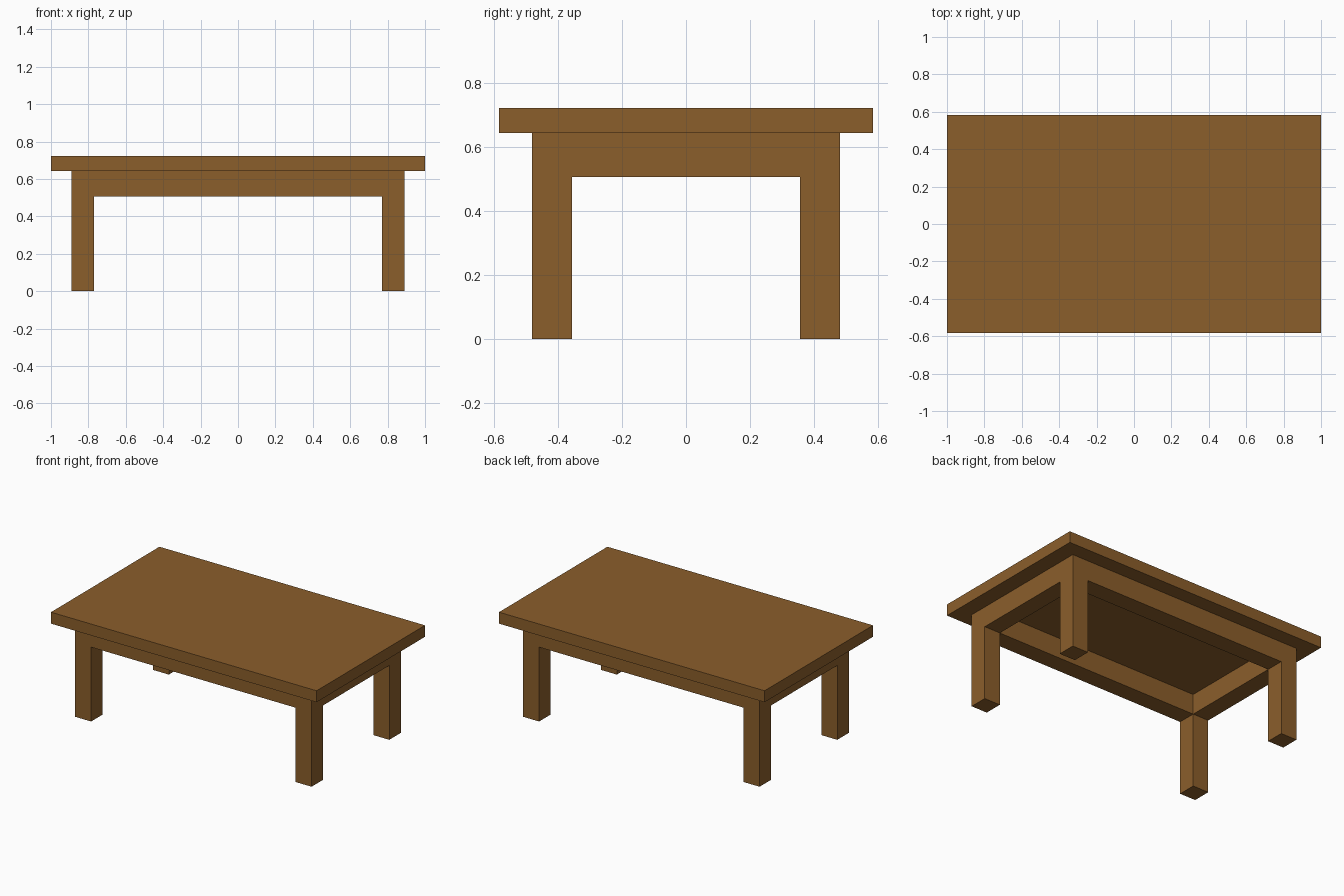
import bpy

if "Cube" in bpy.data.objects:
    bpy.data.objects.remove(bpy.data.objects["Cube"])

wood = bpy.data.materials.new("brown wood")
wood.diffuse_color = (0.258, 0.112, 0.024, 1.0)
wood.use_nodes = True
wood.node_tree.nodes["Principled BSDF"].inputs["Base Color"].default_value = wood.diffuse_color


def box(name, x, y, z):
    """Box from (min, max) ranges on each axis."""
    bpy.ops.mesh.primitive_cube_add(
        size=1, location=[(a + b) / 2 for a, b in (x, y, z)])
    ob = bpy.context.object
    ob.name = name
    ob.scale = [b - a for a, b in (x, y, z)]
    bpy.ops.object.transform_apply(location=False, rotation=False, scale=True)
    ob.data.materials.append(wood)
    return ob


def side(s, inner, outer):
    """Range between two distances on the negative or positive side."""
    return tuple(sorted((s * inner, s * outer)))


TOP, UNDER, RAIL = 0.722, 0.644, 0.506   # heights
XO, XI = 0.89, 0.77                      # leg outer / inner x
YO, YI = 0.48, 0.356                     # leg outer / inner y

# Table top
box("table_top", (-1, 1), (-0.583, 0.583), (UNDER, TOP))

# Legs
for sx, nx in ((-1, "left"), (1, "right")):
    for sy, ny in ((-1, "front"), (1, "back")):
        box(f"{ny}_{nx}_leg", side(sx, XI, XO), side(sy, YI, YO), (0, UNDER))

# Aprons, flush with the legs inside and out
for s, n in ((-1, "front"), (1, "back")):
    box(f"{n}_apron", (-XI, XI), side(s, YI, YO), (RAIL, UNDER))
for s, n in ((-1, "left"), (1, "right")):
    box(f"{n}_apron", side(s, XI, XO), (-YI, YI), (RAIL, UNDER))
